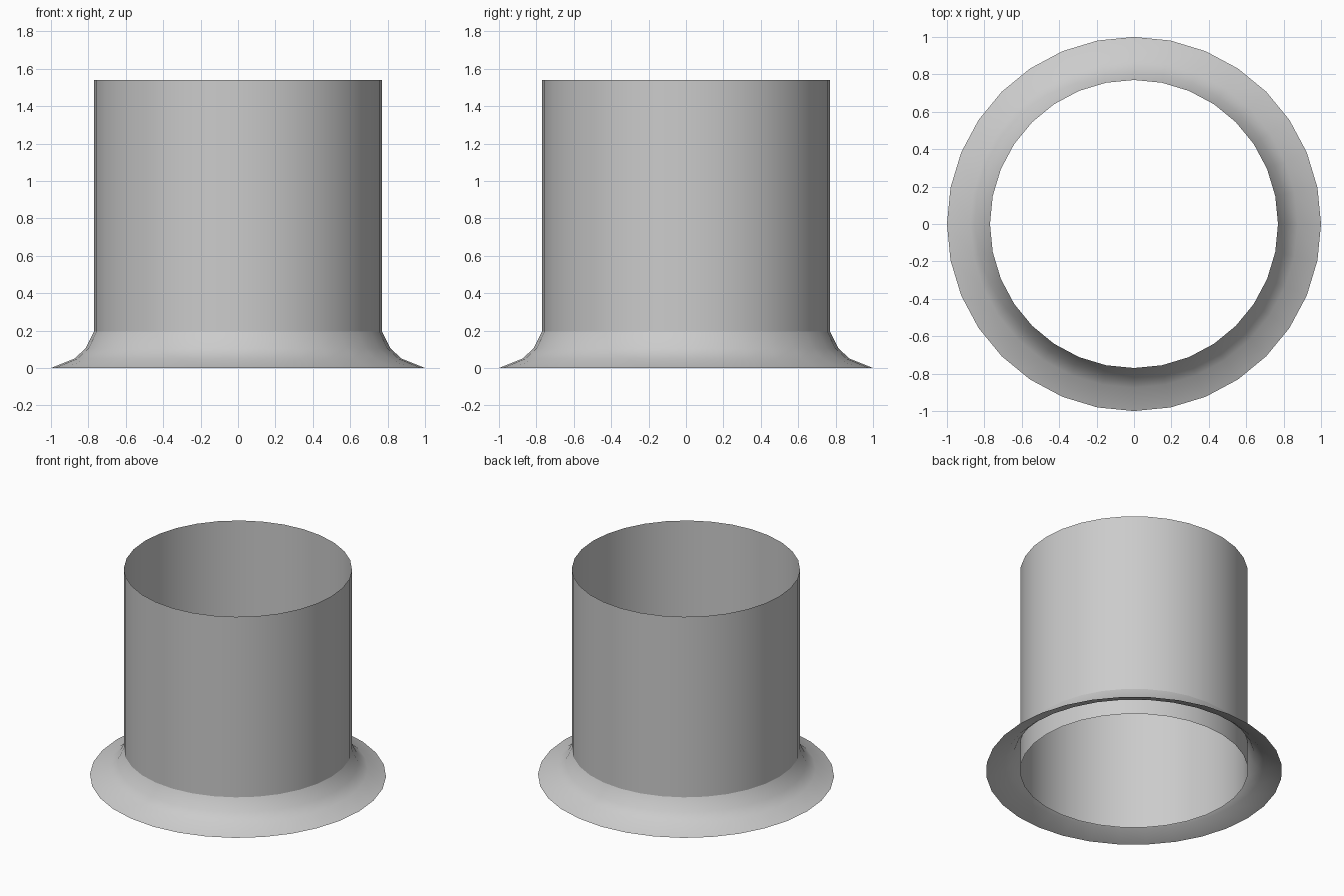
import bpy, bmesh, math

if "Cube" in bpy.data.objects:
    bpy.data.objects.remove(bpy.data.objects["Cube"])

SIDES = 32


def lathe(name, profile):
    """Spin an open (radius, height) profile around z."""
    bm = bmesh.new()
    rings = []
    for r, z in profile:
        rings.append([bm.verts.new((r * math.cos(2 * math.pi * i / SIDES),
                                    r * math.sin(2 * math.pi * i / SIDES), z))
                      for i in range(SIDES)])
    for low, high in zip(rings, rings[1:]):
        for i in range(SIDES):
            j = (i + 1) % SIDES
            face = bm.faces.new((low[i], low[j], high[j], high[i]))
            face.smooth = True
    mesh = bpy.data.meshes.new(name)
    bm.to_mesh(mesh)
    bm.free()
    obj = bpy.data.objects.new(name, mesh)
    bpy.context.collection.objects.link(obj)
    return obj


# Open tube running down to the ground inside the skirt
lathe("tube", [(0.77, 0.0), (0.77, 1.54)])

# Flared skirt around the foot of the tube
lathe("flared_skirt", [(1.0, 0.0), (0.875, 0.05), (0.815, 0.105), (0.77, 0.195)])
